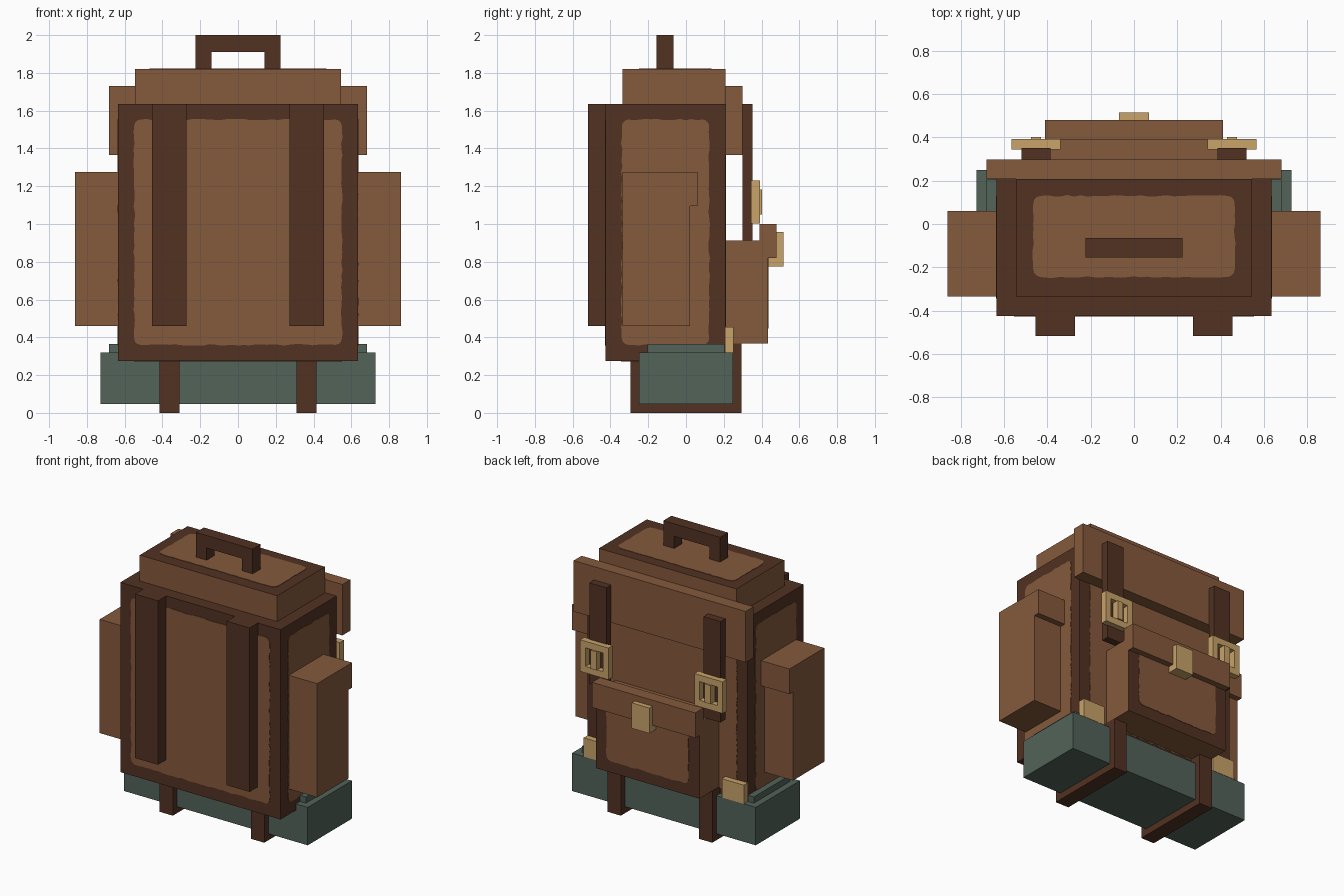
import bpy, bmesh, math, random
from mathutils import Vector

random.seed(4)
old = bpy.data.objects.get("Cube")
if old:
    bpy.data.objects.remove(old, do_unlink=True)


def material(name, rgb):
    m = bpy.data.materials.new(name)
    m.use_nodes = True
    m.diffuse_color = (*rgb, 1)
    bsdf = next(n for n in m.node_tree.nodes if n.type == 'BSDF_PRINCIPLED')
    bsdf.inputs["Base Color"].default_value = (*rgb, 1)
    bsdf.inputs["Roughness"].default_value = 0.8
    return m


TAN = material("tan leather", (0.235, 0.102, 0.045))
DARK = material("dark leather", (0.084, 0.032, 0.016))
GREEN = material("green canvas", (0.084, 0.125, 0.100))
GOLD = material("brass", (0.578, 0.367, 0.144))


def finish(name, bm, *mats):
    bmesh.ops.recalc_face_normals(bm, faces=bm.faces)
    me = bpy.data.meshes.new(name)
    bm.to_mesh(me)
    bm.free()
    for m in mats:
        me.materials.append(m)
    ob = bpy.data.objects.new(name, me)
    bpy.context.collection.objects.link(ob)
    return ob


def box(name, x, y, z, mat, face_dir=None, face_mat=None):
    """Box from three (min, max) ranges; one side may have its own colour."""
    bm = bmesh.new()
    bmesh.ops.create_cube(bm, size=1)
    for v in bm.verts:
        v.co = [r[0] + (c + 0.5) * (r[1] - r[0]) for c, r in zip(v.co, (x, y, z))]
    bm.normal_update()
    if face_dir:
        for f in bm.faces:
            f.material_index = int(f.normal.dot(Vector(face_dir)) > 0.9)
    return finish(name, bm, mat, *([face_mat] if face_mat else []))


def prism(name, loops_xz, y, mat):
    """Extrude an xz outline along y."""
    bm = bmesh.new()
    f = bm.faces.new([bm.verts.new((px, y[0], pz)) for px, pz in loops_xz])
    ext = bmesh.ops.extrude_face_region(bm, geom=[f])["geom"]
    for v in ext:
        if isinstance(v, bmesh.types.BMVert):
            v.co.y = y[1]
    return finish(name, bm, mat)


def worn_outline(u, v, r=0.035, step=0.03, wobble=0.004):
    """Rounded rectangle with a slightly ragged edge."""
    pts = []
    corners = [(u[1] - r, v[1] - r), (u[0] + r, v[1] - r),
               (u[0] + r, v[0] + r), (u[1] - r, v[0] + r)]
    for i, (cx, cy) in enumerate(corners):
        arc = [(cx + r * math.cos(a), cy + r * math.sin(a))
               for a in (math.pi / 2 * (i + k / 3) for k in range(4))]
        pts += arc
        nx, ny = corners[(i + 1) % 4]
        a1 = math.pi / 2 * (i + 1)
        end = (nx + r * math.cos(a1), ny + r * math.sin(a1))
        n = int(math.dist(arc[-1], end) / step)
        for k in range(1, n):
            t = k / n
            w = random.uniform(-wobble, wobble)
            pts.append((arc[-1][0] + (end[0] - arc[-1][0]) * t + w * math.cos(a1),
                        arc[-1][1] + (end[1] - arc[-1][1]) * t + w * math.sin(a1)))
    return pts


def panel(name, axis, at, sign, u, v):
    """Thin tan plate lying on a face perpendicular to the given axis."""
    bm = bmesh.new()

    def place(p, d):
        c = list(p)
        c.insert(axis, d)
        return c
    outline = worn_outline(u, v)
    lo = [bm.verts.new(place(p, at - sign * 0.002)) for p in outline]
    hi = [bm.verts.new(place(p, at + sign * 0.003)) for p in outline]
    bm.faces.new(lo)
    bm.faces.new(hi)
    for i in range(len(lo)):
        j = (i + 1) % len(lo)
        bm.faces.new((lo[i], lo[j], hi[j], hi[i]))
    finish(name, bm, TAN)


def span(s, a, b):
    return tuple(sorted((s * a, s * b)))


# Main body with worn panels
box("main_body", (-0.635, 0.635), (-0.425, 0.208), (0.275, 1.635), DARK)
panel("front_panel", 1, -0.425, -1, (-0.55, 0.55), (0.36, 1.553))
panel("back_panel", 1, 0.208, 1, (-0.55, 0.55), (0.36, 1.553))
panel("bottom_panel", 2, 0.275, -1, (-0.55, 0.55), (-0.34, 0.123))

# Top block and carry handle
box("top_block", (-0.545, 0.545), (-0.335, 0.208), (1.635, 1.82), TAN, (0, 0, 1), DARK)
panel("top_panel", 2, 1.82, 1, (-0.465, 0.465), (-0.245, 0.13))
prism("carry_handle", [(-0.225, 1.82), (-0.225, 2.0), (0.225, 2.0), (0.225, 1.82),
                       (0.14, 1.82), (0.14, 1.91), (-0.14, 1.91), (-0.14, 1.82)],
      (-0.155, -0.065), DARK)

# Closing flap on the back
box("closing_flap", (-0.682, 0.682), (0.208, 0.298), (1.365, 1.73), TAN)

# Large rear pocket with lid and clasp
box("rear_pocket", (-0.41, 0.41), (0.208, 0.435), (0.368, 0.912), TAN, (0, 1, 0), DARK)
panel("rear_pocket_panel", 1, 0.435, 1, (-0.325, 0.325), (0.45, 0.85))
box("rear_pocket_lid", (-0.41, 0.41), (0.39, 0.48), (0.82, 1.0), TAN)
box("pocket_clasp", (-0.07, 0.07), (0.435, 0.515), (0.775, 0.957), GOLD)

# Bedroll
box("bedroll", (-0.728, 0.728), (-0.25, 0.25), (0.048, 0.32), GREEN)
box("bedroll_top", (-0.682, 0.682), (-0.205, 0.205), (0.32, 0.365), GREEN)

# Mirrored parts
for s, side in ((1, "left"), (-1, "right")):
    panel(side + "_side_panel", 0, s * 0.635, s, (-0.34, 0.123), (0.36, 1.553))
    box(side + "_shoulder_strap", span(s, 0.272, 0.455), (-0.518, -0.425), (0.46, 1.635), DARK)
    box(side + "_side_pocket", span(s, 0.635, 0.862), (-0.335, 0.02), (0.46, 1.095), TAN)
    box(side + "_side_pocket_lid", span(s, 0.635, 0.862), (-0.335, 0.06), (1.095, 1.275), TAN)
    box(side + "_bedroll_strap", span(s, 0.31, 0.415), (-0.295, 0.295), (0.0, 0.368), DARK)
    box(side + "_corner_guard", span(s, 0.46, 0.635), (0.205, 0.252), (0.32, 0.455), GOLD)
    # Flap strap with buckle frame and prong
    box(side + "_flap_strap", span(s, 0.385, 0.52), (0.298, 0.352), (0.912, 1.635), DARK)
    for part, xr, zr in (("upper", (0.34, 0.565), (1.183, 1.23)),
                         ("lower", (0.34, 0.565), (1.003, 1.05)),
                         ("inner", (0.34, 0.382), (1.05, 1.183)),
                         ("outer", (0.523, 0.565), (1.05, 1.183))):
        box(f"{side}_buckle_{part}", span(s, *xr), (0.345, 0.392), zr, GOLD)
    box(side + "_buckle_prong", span(s, 0.43, 0.475), (0.35, 0.402), (1.05, 1.183), GOLD)
